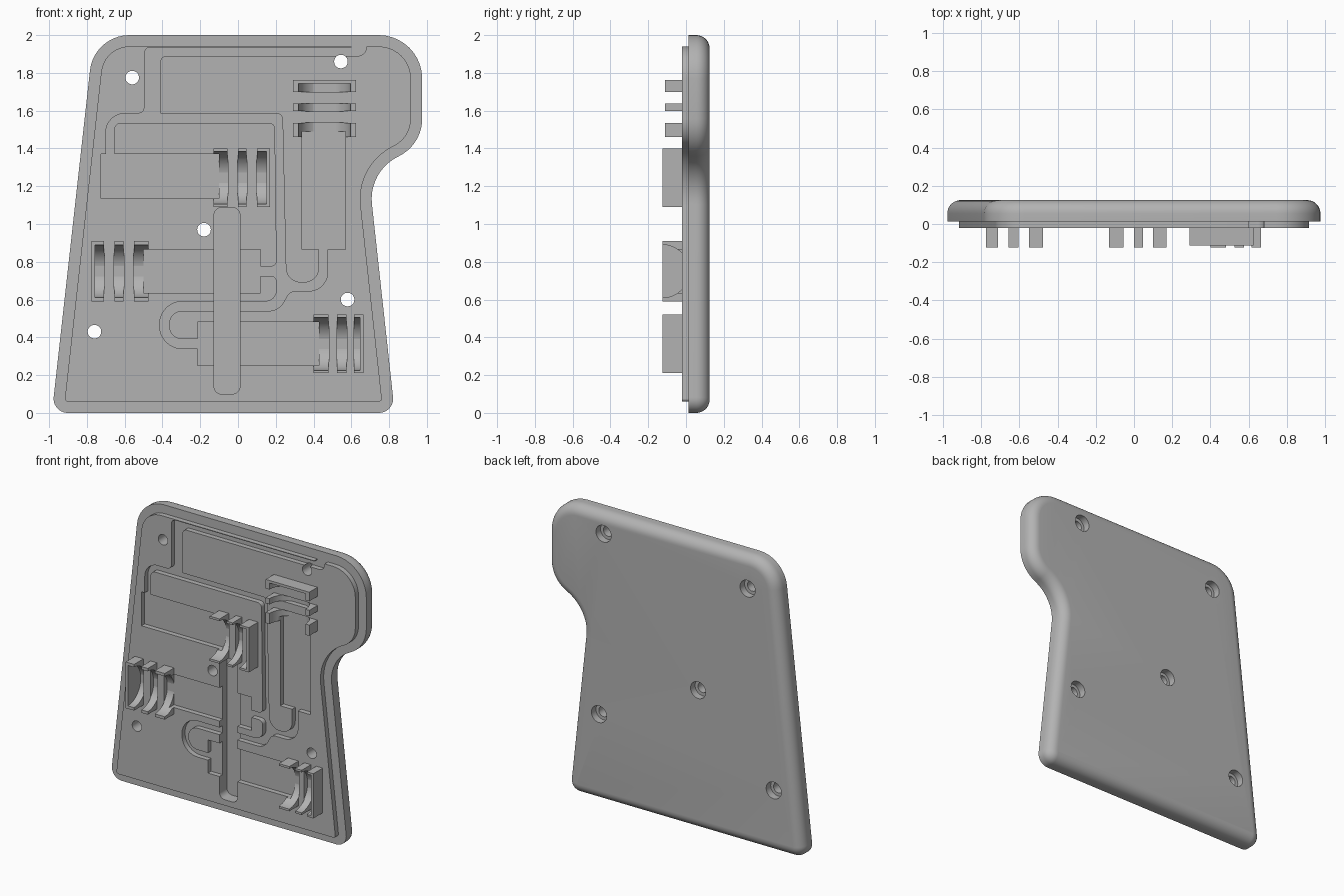
import bpy, bmesh, math
from mathutils import Vector, Matrix

cube = bpy.data.objects.get("Cube")
if cube:
    bpy.data.objects.remove(cube)

grey = bpy.data.materials.new("matte_grey")
grey.use_nodes = True
grey.diffuse_color = (0.45, 0.45, 0.45, 1)
grey.node_tree.nodes["Principled BSDF"].inputs["Base Color"].default_value = grey.diffuse_color

# Depth levels along y
BACK, FLANGE, FACE, RIB_TOP = 0.125, 0.013, -0.022, -0.124
EDGE_RADIUS = 0.07
SKIRT = 0.06


def finish(name, bm):
    bmesh.ops.recalc_face_normals(bm, faces=bm.faces[:])
    mesh = bpy.data.meshes.new(name)
    bm.to_mesh(mesh)
    bm.free()
    mesh.materials.append(grey)
    obj = bpy.data.objects.new(name, mesh)
    bpy.context.collection.objects.link(obj)
    return obj


def rounded(corners, inset=0.0, steps=10):
    """Outline from (x, z, radius) corners, moved inwards by inset."""
    pts = [Vector(c[:2]) for c in corners]
    radii = [c[2] if len(c) > 2 else 0 for c in corners]
    area = sum(p.cross(pts[i - 1]) for i, p in enumerate(pts))
    if area > 0:
        pts.reverse()
        radii.reverse()
    out = []
    for i, p in enumerate(pts):
        d_in = (p - pts[i - 1]).normalized()
        d_out = (pts[(i + 1) % len(pts)] - p).normalized()
        n_in = Vector((-d_in.y, d_in.x))
        n_out = Vector((-d_out.y, d_out.x))
        corner = p + (n_in + n_out) * inset / (1 + n_in.dot(n_out))
        if not radii[i]:
            out.append(corner)
            continue
        turn = math.atan2(d_in.cross(d_out), d_in.dot(d_out))
        side = math.copysign(1, turn)
        r = max(radii[i] - side * inset, 0.003)
        start = corner - d_in * r * math.tan(abs(turn) / 2)
        centre = start + n_in * side * r
        for k in range(steps + 1):
            out.append(centre + Matrix.Rotation(turn * k / steps, 2) @ (start - centre))
    return out


def loft(name, loops):
    """Solid through equal-length outlines, each given as (outline, y)."""
    bm = bmesh.new()
    rings = [[bm.verts.new((p.x, y, p.y)) for p in outline] for outline, y in loops]
    for a, b in zip(rings, rings[1:]):
        for i in range(len(a)):
            bm.faces.new((a[i - 1], a[i], b[i], b[i - 1]))
    bm.faces.new(rings[0])
    bm.faces.new(rings[-1])
    return finish(name, bm)


def prism(name, corners, y0, y1):
    outline = rounded(corners)
    return loft(name, [(outline, y0), (outline, y1)])


def rect(x0, z0, x1, z1, r=0):
    return [(x0, z0, r), (x1, z0, r), (x1, z1, r), (x0, z1, r)]


def cylinder(name, radius, start, end, sides):
    start, end = Vector(start), Vector(end)
    axis = end - start
    bm = bmesh.new()
    turn = axis.to_track_quat('Z', 'Y').to_matrix().to_4x4()
    bmesh.ops.create_cone(bm, cap_ends=True, segments=sides, radius1=radius, radius2=radius,
                          depth=axis.length, matrix=Matrix.Translation((start + end) / 2) @ turn)
    return finish(name, bm)


def combine(operation, tool, *targets):
    """Apply a boolean to each target, then remove the tool."""
    tool.hide_render = True
    for target in targets:
        mod = target.modifiers.new(operation.lower(), 'BOOLEAN')
        mod.operation, mod.solver, mod.object = operation, 'EXACT', tool
        bpy.context.view_layer.objects.active = target
        bpy.ops.object.modifier_apply(modifier=mod.name)
    bpy.data.objects.remove(tool)


# Outer shell with a rounded back edge
body = [(-0.985, 0, 0.075), (0.83, 0, 0.075), (0.69, 1.279, 0.25),
        (0.975, 1.42, 0.22), (0.975, 2, 0.23), (-0.763, 2, 0.21)]
loops = [(rounded(body), FLANGE)]
for k in range(9):
    a = math.radians(90) * k / 8
    loops.append((rounded(body, EDGE_RADIUS * (1 - math.cos(a))),
                  BACK - EDGE_RADIUS * (1 - math.sin(a))))
shell = loft("shell", loops)

# Raised front plate, slightly sunk into the shell
SUNK = FLANGE + 0.006
inner = rounded(body, SKIRT)
plate = loft("front_plate", [(inner, FACE), (inner, SUNK)])

# Cradles: axis, middle, half width, front level, ribs, side of the closed end
cradles = [
    ('x', 0.75, 0.16, RIB_TOP, [(-0.775, -0.71), (-0.655, -0.605), (-0.55, -0.475)], 0),
    ('x', 1.245, 0.155, RIB_TOP, [(-0.13, -0.055), (0.0, 0.046), (0.1, 0.17)], 2),
    ('x', 0.365, 0.155, RIB_TOP, [(0.4, 0.48), (0.525, 0.575), (0.615, 0.665)], 2),
    ('z', 0.458, 0.167, -0.112, [(1.46, 1.535), (1.597, 1.637), (1.7, 1.763)], 2),
]
scoops = []
for axis, mid, half, front, ribs, closed in cradles:
    for i, (lo, hi) in enumerate(ribs):
        box = (lo, mid - half, hi, mid + half) if axis == 'x' else (mid - half, lo, mid + half, hi)
        combine('UNION', prism("rib", rect(*box), front, FLANGE - 0.003), plate)
        s0 = lo + (0.018 if closed == i == 0 else -0.002)
        s1 = hi - (0.018 if closed == i == 2 else -0.002)
        ends = [(s, front, mid) if axis == 'x' else (mid, front, s) for s in (s0, s1)]
        scoops.append((0.14 if axis == 'x' else 0.138, *ends))
for scoop in scoops:
    combine('DIFFERENCE', cylinder("scoop_cutter", *scoop, 48), plate)

# Flat pockets in line with the cradles
for pocket in [(-0.725, 1.135, -0.1, 1.37), (-0.5, 0.635, 0.12, 0.865),
               (-0.215, 0.25, 0.43, 0.48), (0.34, 0.865, 0.57, 1.49)]:
    combine('DIFFERENCE', prism("pocket_cutter", rect(*pocket), -0.3, 0.1), plate)

# Winding cable channel
channel = [
    (0.6, 1.97), (0.6, 1.935), (-0.495, 1.935, 0.03), (-0.495, 1.585, 0.035),
    (-0.7, 1.585, 0.1), (-0.7, 1.36), (-0.655, 1.36), (-0.655, 1.535, 0.035),
    (0.195, 1.535, 0.03), (0.205, 0.775, 0.03), (0.11, 0.775), (0.11, 0.725),
    (0.205, 0.725, 0.03), (0.205, 0.59, 0.06), (-0.415, 0.59, 0.12),
    (-0.415, 0.34, 0.12), (-0.205, 0.34), (-0.205, 0.39), (-0.365, 0.39, 0.07),
    (-0.365, 0.54, 0.07), (0.215, 0.54, 0.09), (0.275, 0.645, 0.05),
    (0.475, 0.645, 0.1), (0.475, 0.875), (0.43, 0.875), (0.43, 0.69, 0.08),
    (0.255, 0.69, 0.08), (0.235, 1.585, 0.03), (-0.41, 1.585),
    (-0.41, 1.89, 0.03), (0.68, 1.89, 0.045), (0.68, 1.97)]
combine('DIFFERENCE', prism("channel_cutter", channel, -0.3, 0.1), plate)

# Deep upright slot
slot = rect(-0.127, 0.1, 0.01, 1.087, 0.04)
combine('DIFFERENCE', prism("slot_cutter", slot, -0.3, 0.06), plate, shell)

# Screw holes with wider recesses at the back
for x, z in [(-0.56, 1.775), (0.545, 1.86), (-0.18, 0.97), (0.58, 0.6), (-0.76, 0.43)]:
    combine('DIFFERENCE', cylinder("hole_cutter", 0.036, (x, -0.3, z), (x, 0.3, z), 32),
            plate, shell)
    combine('DIFFERENCE', cylinder("recess_cutter", 0.058, (x, BACK - 0.05, z), (x, 0.3, z), 32),
            shell)

# Smooth curves, sharp edges
for obj in (shell, plate):
    bpy.ops.object.select_all(action='DESELECT')
    obj.select_set(True)
    bpy.context.view_layer.objects.active = obj
    bpy.ops.object.shade_smooth_by_angle(angle=math.radians(30))
